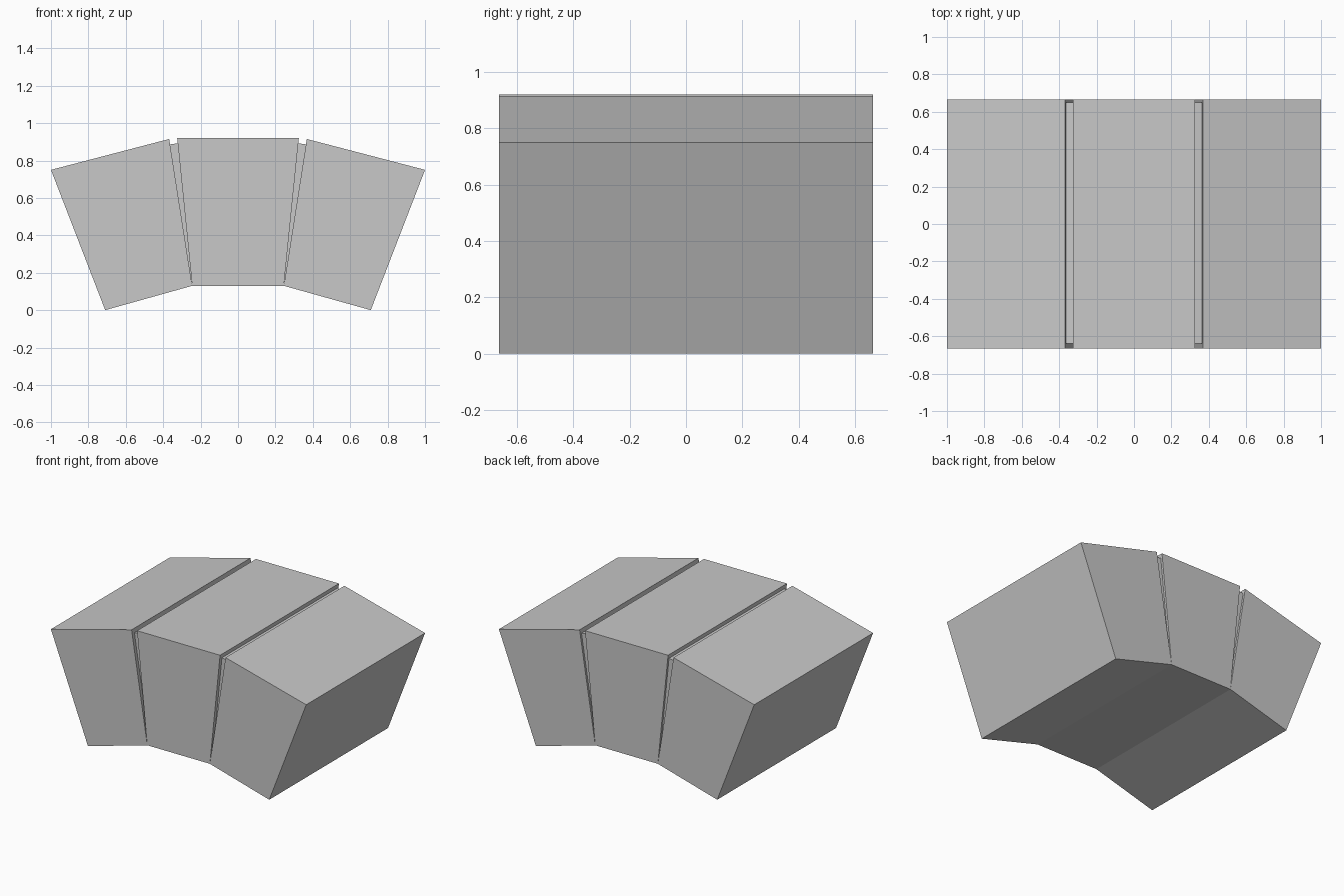
import bpy
import bmesh

cube = bpy.data.objects.get("Cube")
if cube:
    bpy.data.objects.remove(cube, do_unlink=True)

stone = bpy.data.materials.new("stone grey")
stone.use_nodes = True
grey = (0.58, 0.58, 0.58, 1)
stone.diffuse_color = grey
stone.node_tree.nodes["Principled BSDF"].inputs["Base Color"].default_value = grey


def extrude_profile(name, profile, front, back):
    """Closed prism from an (x, z) profile, running from front to back in y."""
    bm = bmesh.new()
    face = bm.faces.new([bm.verts.new((x, front, z)) for x, z in profile])
    result = bmesh.ops.extrude_face_region(bm, geom=[face])
    moved = [v for v in result["geom"] if isinstance(v, bmesh.types.BMVert)]
    bmesh.ops.translate(bm, verts=moved, vec=(0, back - front, 0))
    bmesh.ops.recalc_face_normals(bm, faces=bm.faces)
    mesh = bpy.data.meshes.new(name)
    bm.to_mesh(mesh)
    bm.free()
    mesh.materials.append(stone)
    obj = bpy.data.objects.new(name, mesh)
    bpy.context.collection.objects.link(obj)


# Middle wedge block of the arch
half_depth = 0.665
extrude_profile("center_block",
                [(-0.325, 0.92), (0.325, 0.92), (0.245, 0.13), (-0.245, 0.13)],
                -half_depth, half_depth)

# Side blocks and the recessed mortar wedges between the blocks
side_block = [(0.368, 0.915), (1.0, 0.75), (0.71, 0.0), (0.245, 0.13)]
mortar = [(0.321, 0.892), (0.364, 0.886), (0.249, 0.15), (0.246, 0.15)]
for side, sign in (("left", 1), ("right", -1)):
    extrude_profile(side + "_block", [(sign * x, z) for x, z in side_block],
                    -half_depth, half_depth)
    extrude_profile(side + "_mortar", [(sign * x, z) for x, z in mortar],
                    -0.64, 0.65)
